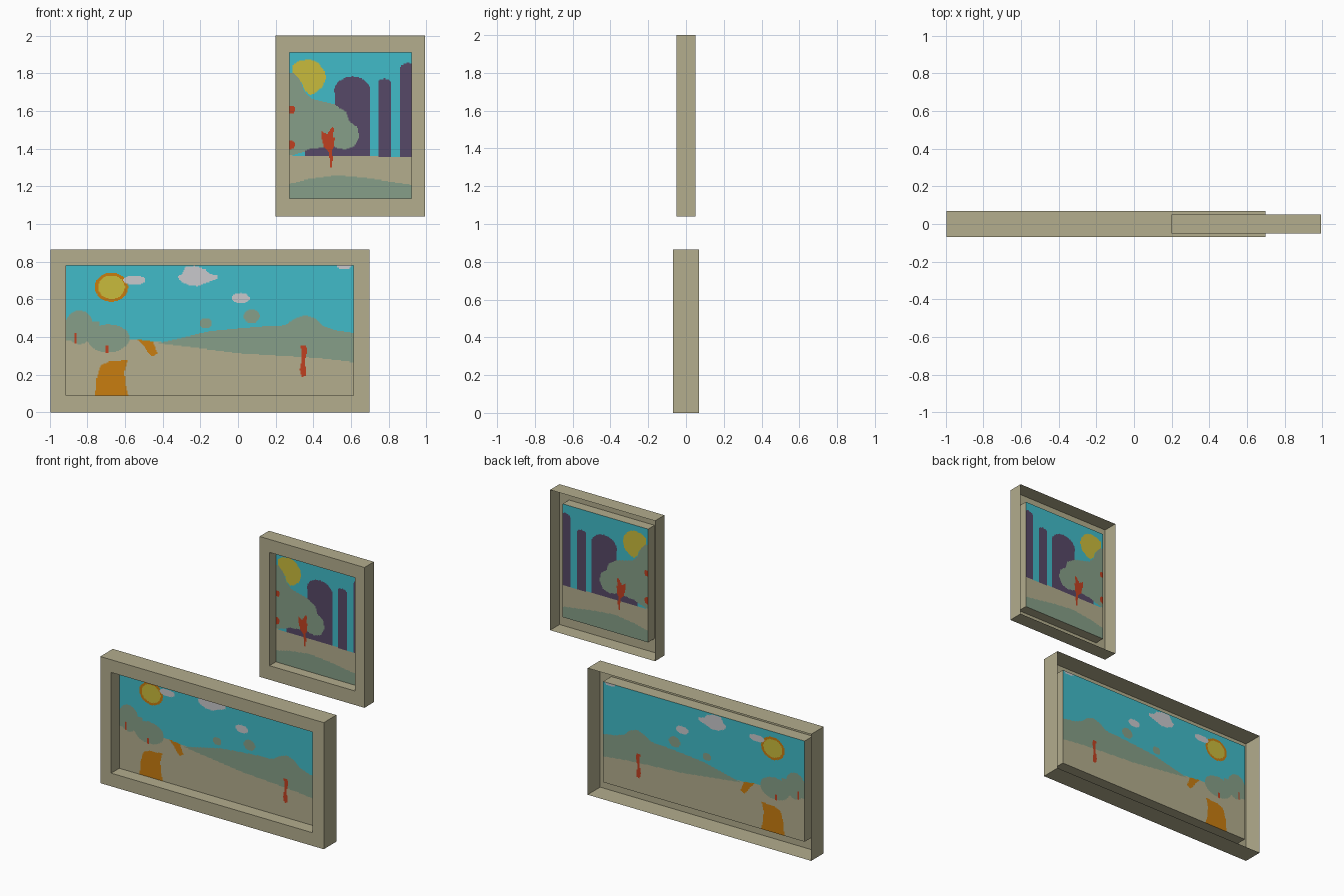
import bpy

if "Cube" in bpy.data.objects:
    bpy.data.objects.remove(bpy.data.objects["Cube"])

S = 188.0  # sketch units per model unit; sketch origin is u=238.3, v=413 (v points down)


def to_x(u):
    return (u - 238.3) / S


def to_z(v):
    return (413 - v) / S


def make_material(name, rgb):
    def lin(c):
        c /= 255
        return c / 12.92 if c <= 0.04045 else ((c + 0.055) / 1.055) ** 2.4
    m = bpy.data.materials.new(name)
    m.diffuse_color = (*[lin(c) for c in rgb], 1)
    m.use_nodes = True
    m.node_tree.nodes["Principled BSDF"].inputs["Base Color"].default_value = m.diffuse_color
    return m


COLOURS = {
    "tan": (179, 173, 141), "sky": (65, 187, 200), "sage": (134, 159, 136),
    "purple": (86, 72, 103), "yellow": (201, 187, 60), "orange": (200, 125, 16),
    "red": (192, 64, 32), "cloud": (200, 200, 204),
}
MATS = {k: make_material(k, v) for k, v in COLOURS.items()}
INDEX = {k: i for i, k in enumerate(COLOURS)}


# Shape tests used to paint the pictures
def ellipse(cu, cv, ru, rv):
    return lambda u, v: ((u - cu) / ru) ** 2 + ((v - cv) / rv) ** 2 <= 1


def box(u0, u1, v0, v1):
    return lambda u, v: u0 <= u <= u1 and v0 <= v <= v1


def poly(*pts):
    def test(u, v):
        inside = False
        for (a, b), (c, d) in zip(pts, pts[1:] + pts[:1]):
            if (b > v) != (d > v) and u < (c - a) * (v - b) / (d - b) + a:
                inside = not inside
        return inside
    return test


def add_object(name, verts, faces, mats):
    me = bpy.data.meshes.new(name)
    me.from_pydata(verts, [], faces)
    for m in mats:
        me.materials.append(m)
    ob = bpy.data.objects.new(name, me)
    bpy.context.collection.objects.link(ob)
    return me


def frame(name, outer, inner, half, y_pic):
    """Open-backed sheet frame: outer wall, front ring, inner wall."""
    verts = []
    for (x0, x1, z0, z1), y in ((outer, half), (outer, -half), (inner, -half), (inner, y_pic)):
        verts += [(x0, y, z0), (x1, y, z0), (x1, y, z1), (x0, y, z1)]
    faces = []
    for k in (0, 4, 8):
        for i in range(4):
            j = (i + 1) % 4
            faces.append((k + i, k + 4 + i, k + 4 + j, k + j)[::-1])
    add_object(name, verts, faces, [MATS["tan"]])


def picture(name, rect, y, layers, cell=0.0055):
    """Flat sheet whose faces take the colour of the last layer covering them."""
    x0, x1, z0, z1 = rect
    nx, nz = round((x1 - x0) / cell), round((z1 - z0) / cell)
    dx, dz = (x1 - x0) / nx, (z1 - z0) / nz
    verts = [(x0 + i * dx, y, z0 + j * dz) for j in range(nz + 1) for i in range(nx + 1)]
    faces, cols = [], []
    for j in range(nz):
        for i in range(nx):
            a = j * (nx + 1) + i
            faces.append((a, a + 1, a + nx + 2, a + nx + 1))
            u = (x0 + (i + 0.5) * dx) * S + 238.3
            v = 413 - (z0 + (j + 0.5) * dz) * S
            col = next((c for c, test in reversed(layers) if test(u, v)), "sky")
            cols.append(INDEX[col])
    me = add_object(name, verts, faces, MATS.values())
    me.polygons.foreach_set("material_index", cols)


# Wide landscape painting
hill = poly((158, 344), (180, 339), (210, 332), (240, 329), (265, 327), (285, 326),
            (294, 320), (305, 316), (315, 319), (322, 326), (335, 331), (355, 334),
            (355, 363), (320, 359), (290, 357), (240, 354), (200, 349), (175, 346))
big_cloud = poly((178, 278), (182, 275), (186, 268), (195, 267), (206, 270), (210, 275),
                 (218, 276), (218, 280), (208, 283), (198, 287), (190, 286), (182, 283))
door = poly((96, 397), (97, 380), (101, 366), (110, 362), (128, 361), (125, 373),
            (126, 385), (129, 397))
path = poly((137, 340), (153, 342), (158, 354), (153, 357), (148, 352), (143, 345))
trunk = poly((301, 346), (306, 346), (307, 352), (305, 360), (306, 376), (302, 378),
             (300, 370), (302, 360))
ground = poly((60, 341), (132, 340), (165, 343), (250, 350), (360, 360), (360, 400), (60, 400))
wide = [
    ("tan", ground), ("sage", hill),
    ("sage", ellipse(80, 328, 14, 17)), ("sage", ellipse(109, 339, 21, 14)),
    ("sage", box(66, 100, 322, 341)),
    ("sage", ellipse(206, 324, 6, 5)), ("sage", ellipse(252, 317, 8, 7)),
    ("orange", ellipse(112, 288, 16.5, 14.5)), ("yellow", ellipse(112, 288, 13.5, 11.5)),
    ("cloud", ellipse(135, 281, 11, 4.5)), ("cloud", big_cloud),
    ("cloud", ellipse(241, 299, 9, 5)), ("cloud", ellipse(344, 267, 7, 3)),
    ("orange", door), ("orange", path), ("red", trunk),
    ("red", box(75.3, 77.3, 334, 344)), ("red", box(106.3, 109, 346, 354)),
]

# Tall city park painting
bush = poly((289, 74), (294, 74), (301, 82), (304, 92), (312, 100), (320, 102), (335, 106),
            (346, 113), (349, 122), (357, 128), (359, 138), (354, 148), (345, 151),
            (336, 149), (330, 145), (322, 149), (310, 150), (304, 153), (289, 157))
sun = poly((293, 66), (300, 62), (310, 61), (318, 64), (324, 71), (326, 79), (323, 88),
           (316, 94), (310, 96), (305, 92), (302, 84), (298, 79), (293, 74))
park_tree = poly((332, 128), (334, 129), (333, 139), (335, 138), (334, 148), (332, 152),
                 (333, 160), (331, 171), (330, 165), (329, 153), (324, 148), (322, 139),
                 (322, 132), (327, 136))
lawn = poly((289, 185), (310, 180), (337, 176.5), (365, 179), (413, 186), (413, 201), (289, 201))
tall = [
    ("purple", ellipse(352.5, 92, 18, 14)), ("purple", box(335, 370, 92, 158)),
    ("purple", ellipse(384.5, 84, 6.5, 4)), ("purple", box(378, 391, 84, 158)),
    ("purple", ellipse(408, 69, 7.5, 4.5)), ("purple", box(400.5, 413, 69, 158)),
    ("purple", box(305, 336, 140, 158)),
    ("sage", bush), ("yellow", sun),
    ("tan", poly((289, 156.5), (413, 158), (413, 201), (289, 201))),
    ("sage", lawn), ("red", park_tree),
    ("red", ellipse(291, 111, 4, 4)), ("red", ellipse(291, 146, 4, 4.5)),
]

# Frames and their pictures
for name, outer, inner, half, y_pic, layers in (
    ("wide", (-0.995, 0.697, 0, 0.866), (-0.912, 0.613, 0.09, 0.779), 0.068, 0.02, wide),
    ("tall", (0.199, 0.993, 1.04, 2.0), (0.274, 0.921, 1.136, 1.911), 0.051, 0.018, tall),
):
    frame(name + "_frame", outer, inner, half, y_pic)
    picture(name + "_picture", inner, y_pic, layers)
